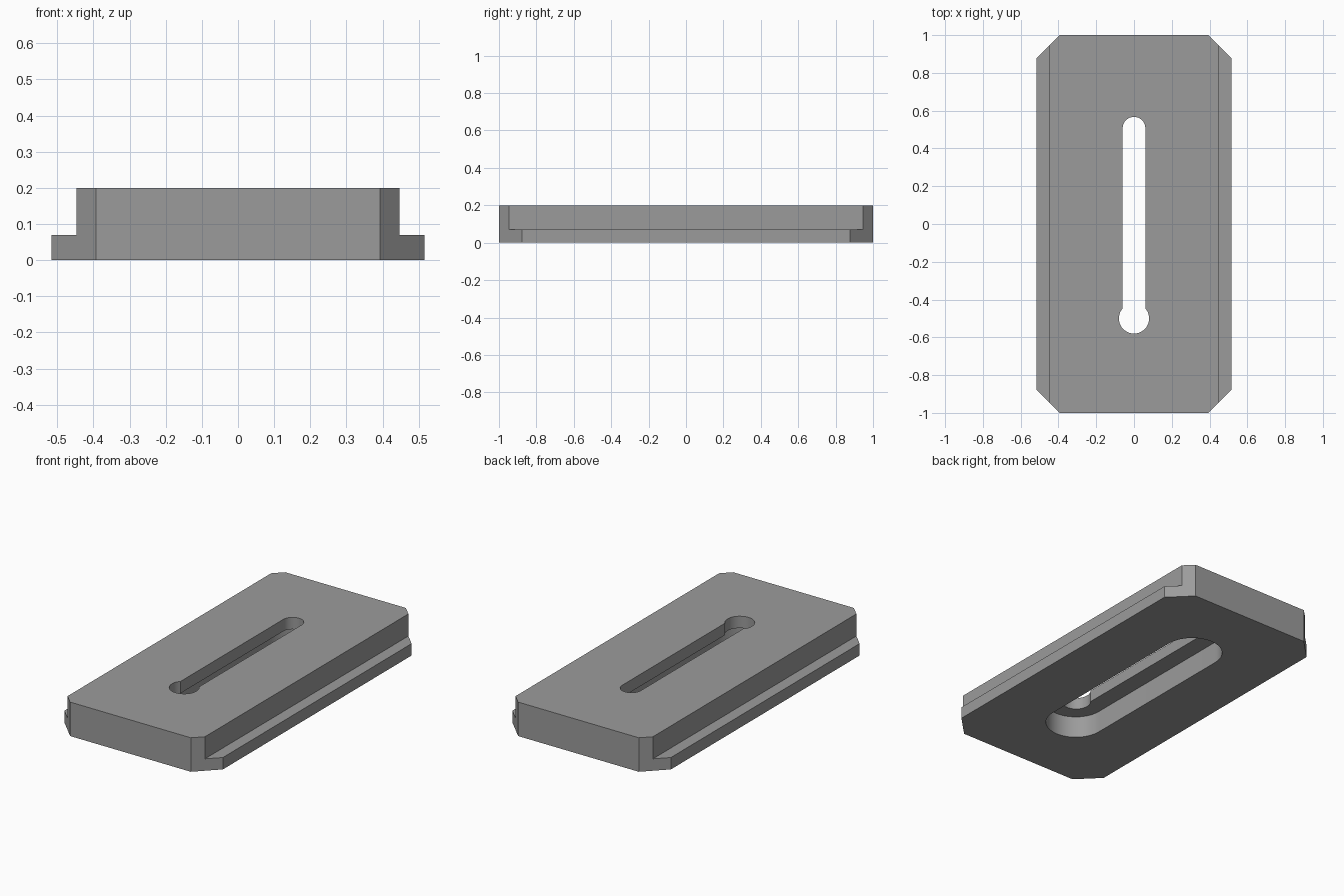
import bpy, bmesh, math

if "Cube" in bpy.data.objects:
    bpy.data.objects.remove(bpy.data.objects["Cube"])

LENGTH, WIDTH, TOP_WIDTH = 1.0, 0.516, 0.447   # half sizes
HEIGHT, RAIL_H, POCKET_H = 0.2, 0.07, 0.13
CHAMFER = 0.123

grey = bpy.data.materials.new("grey")
grey.diffuse_color = (0.33, 0.33, 0.33, 1)
grey.use_nodes = True
grey.node_tree.nodes["Principled BSDF"].inputs["Base Color"].default_value = grey.diffuse_color


def prism(name, outline, z0, z1):
    """Extrude a counter-clockwise outline from z0 to z1."""
    bm = bmesh.new()
    base = bm.faces.new([bm.verts.new((x, y, z0)) for x, y in outline])
    top = bmesh.ops.extrude_face_region(bm, geom=[base])["geom"]
    bmesh.ops.translate(bm, vec=(0, 0, z1 - z0),
                        verts=[v for v in top if isinstance(v, bmesh.types.BMVert)])
    bmesh.ops.recalc_face_normals(bm, faces=bm.faces)
    mesh = bpy.data.meshes.new(name)
    bm.to_mesh(mesh)
    bm.free()
    mesh.materials.append(grey)
    obj = bpy.data.objects.new(name, mesh)
    bpy.context.collection.objects.link(obj)
    return obj


def arc(cy, r, a0, a1, n=32):
    """Points on an arc centred on the y axis, angles in radians."""
    return [(r * math.cos(a0 + (a1 - a0) * i / n),
             cy + r * math.sin(a0 + (a1 - a0) * i / n)) for i in range(n + 1)]


def rect(x0, x1, y):
    return [(x0, -y), (x1, -y), (x1, y), (x0, y)]


def cut(target, cutter):
    mod = target.modifiers.new("cut", "BOOLEAN")
    mod.operation, mod.solver, mod.object = "DIFFERENCE", "EXACT", cutter
    bpy.context.view_layer.objects.active = target
    bpy.ops.object.modifier_apply(modifier=mod.name)
    bpy.data.objects.remove(cutter)


# Plate with chamfered corners
cx, cy = WIDTH - CHAMFER, LENGTH - CHAMFER
plate = prism("slotted_plate",
              [(-cx, -LENGTH), (cx, -LENGTH), (WIDTH, -cy), (WIDTH, cy),
               (cx, LENGTH), (-cx, LENGTH), (-WIDTH, cy), (-WIDTH, -cy)], 0, HEIGHT)

# Steps along both long sides, leaving the low rails
cut(plate, prism("right_step", rect(TOP_WIDTH, 0.7, 1.2), RAIL_H, 0.4))
cut(plate, prism("left_step", rect(-0.7, -TOP_WIDTH, 1.2), RAIL_H, 0.4))

# Wide round-ended pocket in the underside
POCKET_R, END = 0.166, 0.503
cut(plate, prism("pocket", arc(END, POCKET_R, 0, math.pi)
                 + arc(-END, POCKET_R, math.pi, 2 * math.pi), -0.1, POCKET_H))

# Keyhole slot through the top
SLOT_R, HOLE_R = 0.06, 0.08
a = math.acos(SLOT_R / HOLE_R)
cut(plate, prism("keyhole", arc(0.507, SLOT_R, 0, math.pi)
                 + arc(-0.5, HOLE_R, math.pi - a, 2 * math.pi + a, 40), 0.05, 0.4))

# Smooth curved walls, keep edges sharp
bpy.ops.object.select_all(action="DESELECT")
plate.select_set(True)
bpy.context.view_layer.objects.active = plate
bpy.ops.object.shade_smooth_by_angle(angle=math.radians(30))
